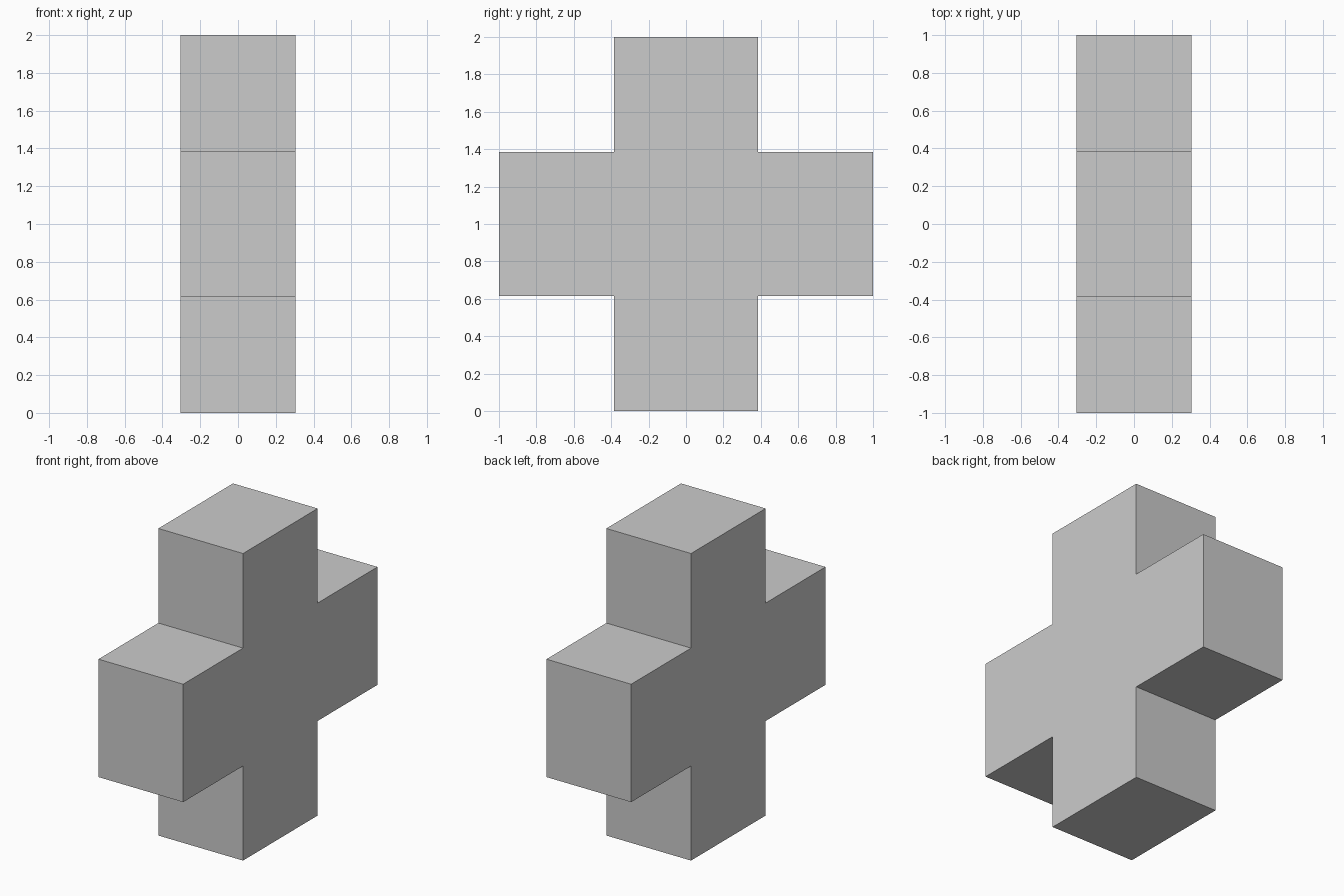
import bpy
import bmesh
from mathutils import Vector

if "Cube" in bpy.data.objects:
    bpy.data.objects.remove(bpy.data.objects["Cube"])

HALF_DEPTH = 0.305   # half thickness along x
ARM = 0.384          # half width of each arm
REACH = 1.0          # centre to arm end

# Cross outline: one quadrant's corner points, turned four times
outline = []
a, b = (REACH, -ARM), (REACH, ARM)
inner = (ARM, ARM)
for _ in range(4):
    outline += [a, b, inner]
    a, b, inner = [(-v, u) for u, v in (a, b, inner)]

# Extrude the outline along x into a solid cross
bm = bmesh.new()
face = bm.faces.new([bm.verts.new((-HALF_DEPTH, y, z + REACH)) for y, z in outline])
result = bmesh.ops.extrude_face_region(bm, geom=[face], use_keep_orig=True)
moved = [g for g in result["geom"] if isinstance(g, bmesh.types.BMVert)]
bmesh.ops.translate(bm, verts=moved, vec=Vector((2 * HALF_DEPTH, 0, 0)))
bmesh.ops.recalc_face_normals(bm, faces=bm.faces)

mesh = bpy.data.meshes.new("cross_block")
bm.to_mesh(mesh)
bm.free()
bpy.context.collection.objects.link(bpy.data.objects.new("cross_block", mesh))
